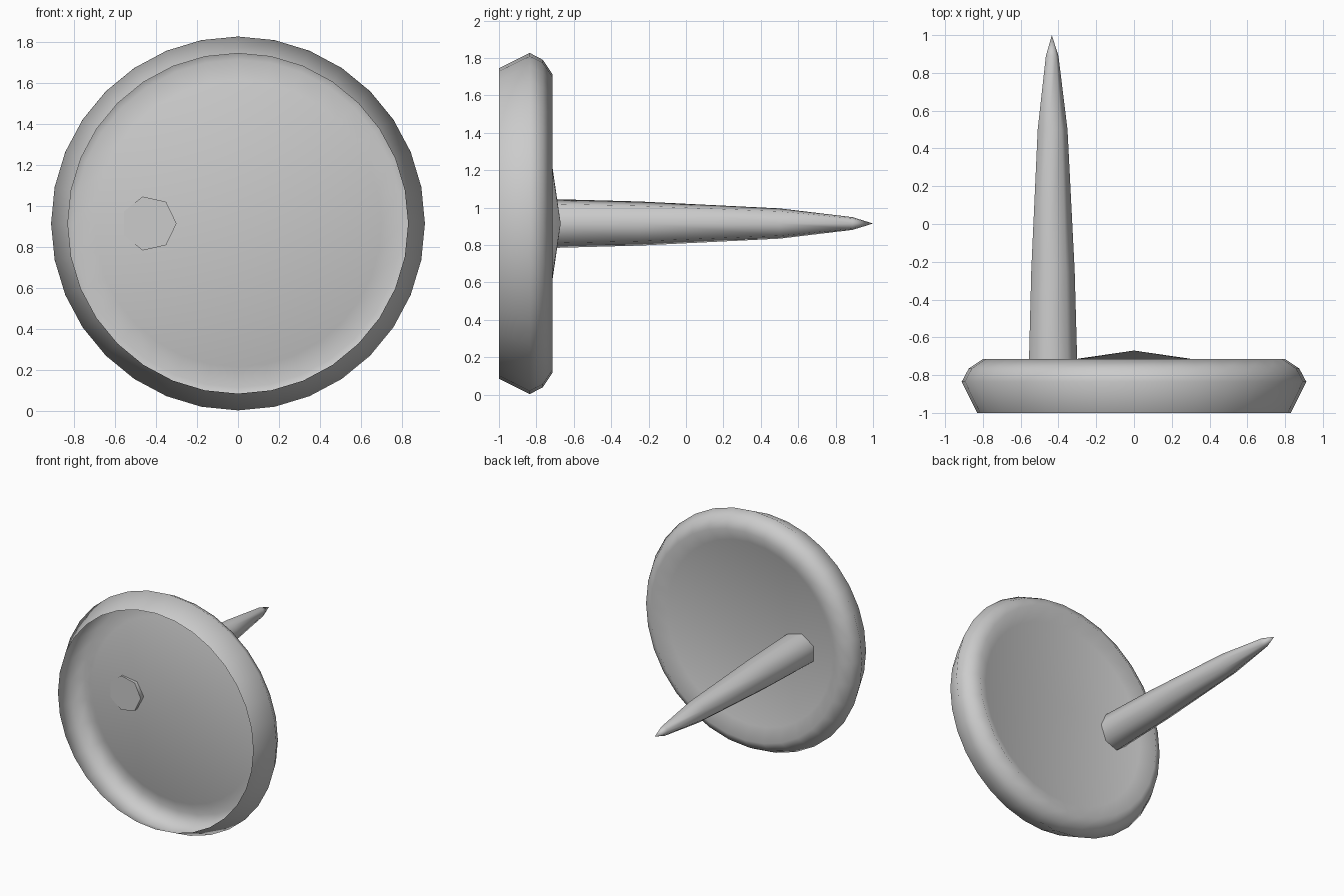
import bpy
import bmesh
from math import cos, sin, tau

cube = bpy.data.objects.get("Cube")
if cube:
    bpy.data.objects.remove(cube, do_unlink=True)

CENTRE_Z = 0.915

grey = bpy.data.materials.new("light grey")
grey.use_nodes = True
colour = (0.6, 0.6, 0.6, 1)
grey.diffuse_color = colour
grey.node_tree.nodes["Principled BSDF"].inputs["Base Color"].default_value = colour


def lathe(name, profile, sides, x, cap_start=False):
    """Turn (radius, y) points about an axis along y; radius 0 makes a tip."""
    bm = bmesh.new()
    rings = []
    for r, y in profile:
        count = sides if r else 1
        rings.append([bm.verts.new((x + r * cos(tau * i / sides), y,
                                    CENTRE_Z + r * sin(tau * i / sides)))
                      for i in range(count)])
    for a, b in zip(rings, rings[1:]):
        for i in range(sides):
            j = (i + 1) % sides
            if len(b) == 1:
                bm.faces.new((a[j], a[i], b[0]))
            else:
                bm.faces.new((a[j], a[i], b[i], b[j]))
    for f in bm.faces:
        f.smooth = True
    if cap_start:
        cap = bm.faces.new(rings[0])
        cap.smooth = False
        for e in cap.edges:
            e.smooth = False
    mesh = bpy.data.meshes.new(name)
    bm.to_mesh(mesh)
    bm.free()
    mesh.materials.append(grey)
    ob = bpy.data.objects.new(name, mesh)
    bpy.context.collection.objects.link(ob)
    return ob


# Thin open dish with a rolled rim and a shallow raised centre
lathe("dish", [(0.83, -1), (0.912, -0.835), (0.875, -0.765), (0.80, -0.715),
               (0.70, -0.772), (0, -0.67)], 32, 0)

# Tapered off-centre spike, its capped root just piercing the dish
lathe("spike", [(0.135, -0.752), (0.121, -0.25), (0.083, 0.5),
                (0.035, 0.89), (0, 1)], 7, -0.435, cap_start=True)
